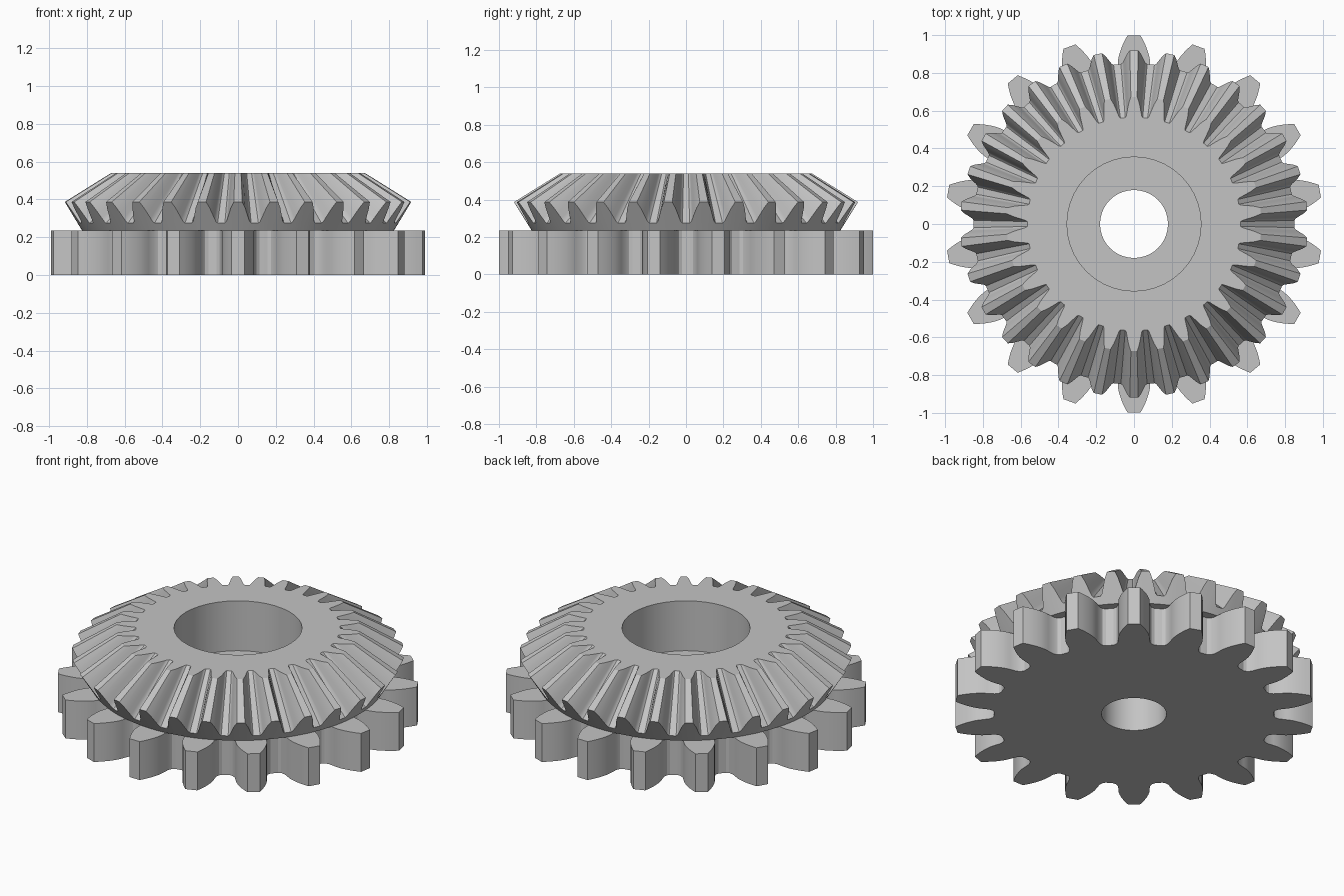
import bpy, bmesh
from math import sin, cos, tan, acos, radians, degrees, sqrt, pi

cube = bpy.data.objects.get("Cube")
if cube:
    bpy.data.objects.remove(cube)

steel = bpy.data.materials.new("plain grey")
steel.use_nodes = True
grey = (0.55, 0.55, 0.55, 1)
steel.diffuse_color = grey
steel.node_tree.nodes["Principled BSDF"].inputs["Base Color"].default_value = grey


def tooth_outline(teeth, half_profile):
    """Repeat a half tooth, given as (half angle in degrees, value) from root to tip."""
    tooth = [(-a, v) for a, v in half_profile] + [(a, v) for a, v in reversed(half_profile)]
    gap = (180 / teeth, half_profile[0][1])
    return [(radians(90 - 360 * i / teeth + a * -1), v)
            for i in range(teeth) for a, v in tooth + [gap]]


def build_gear(name, rings, bore, segments=40):
    """Loft the rings from bottom to top and pierce the body with a round bore."""
    bm = bmesh.new()

    def add_loop(points):
        verts = [bm.verts.new(p) for p in points]
        edges = [bm.edges.new((verts[i - 1], verts[i])) for i in range(len(verts))]
        return verts, edges

    def loft(a, b):
        for i in range(len(a)):
            bm.faces.new((a[i - 1], a[i], b[i], b[i - 1]))

    def circle(z):
        return [(bore * cos(2 * pi * i / segments), bore * sin(2 * pi * i / segments), z)
                for i in range(segments)]

    outer = [add_loop(r) for r in rings]
    inner = [add_loop(circle(r[0][2])) for r in (rings[0], rings[-1])]
    for low, high in zip(outer, outer[1:]):
        loft(low[0], high[0])
    loft(inner[0][0], inner[1][0])
    # flat annular caps
    for rim, hole, direction in ((outer[0], inner[0], -1), (outer[-1], inner[1], 1)):
        bmesh.ops.triangle_fill(bm, use_beauty=True, edges=rim[1] + hole[1],
                                normal=(0, 0, direction))
    bmesh.ops.recalc_face_normals(bm, faces=bm.faces)
    mesh = bpy.data.meshes.new(name)
    bm.to_mesh(mesh)
    bm.free()
    mesh.materials.append(steel)
    obj = bpy.data.objects.new(name, mesh)
    bpy.context.collection.objects.link(obj)
    bpy.ops.object.select_all(action="DESELECT")
    obj.select_set(True)
    bpy.context.view_layer.objects.active = obj
    bpy.ops.object.shade_smooth_by_angle(angle=radians(25))
    return obj


# Spur gear: rounded root, then an involute flank up to the tip
SPUR_TEETH, TIP, PITCH, ROOT, SEAM = 18, 1.0, 0.9, 0.775, 0.235
pressure = radians(20)
base = PITCH * cos(pressure)


def involute_half_angle(r):
    a = acos(base / r)
    return 90 / SPUR_TEETH + degrees(tan(pressure) - pressure - tan(a) + a)


spur_half = [(8.4, ROOT), (7.2, 0.784), (6.3, 0.805)]
for i in range(7):
    r = base + (TIP - base) * i / 6
    spur_half.append((involute_half_angle(r), r))
spur = tooth_outline(SPUR_TEETH, spur_half)
build_gear("spur_gear",
           [[(r * cos(a), r * sin(a), z) for a, r in spur] for z in (0, SEAM)], 0.18)

# Bevel gear: value runs from 0 at the root to 1 at the tip
BEVEL_TEETH = 30
bevel = tooth_outline(BEVEL_TEETH, [(4.7, 0), (4.1, 0.08), (3.7, 0.22), (3.1, 0.45),
                                    (2.4, 0.72), (1.4, 1)])


def cone_ring(root, tip):
    ring = []
    for a, t in bevel:
        r, z = (root[k] + (tip[k] - root[k]) * t for k in (0, 1))
        ring.append((r * cos(a), r * sin(a), z))
    return ring


build_gear("bevel_gear", [cone_ring((0.825, SEAM), (0.825, SEAM)),
                          cone_ring((0.85, 0.275), (0.92, 0.387)),
                          cone_ring((0.565, 0.54), (0.674, 0.54))], 0.355)
